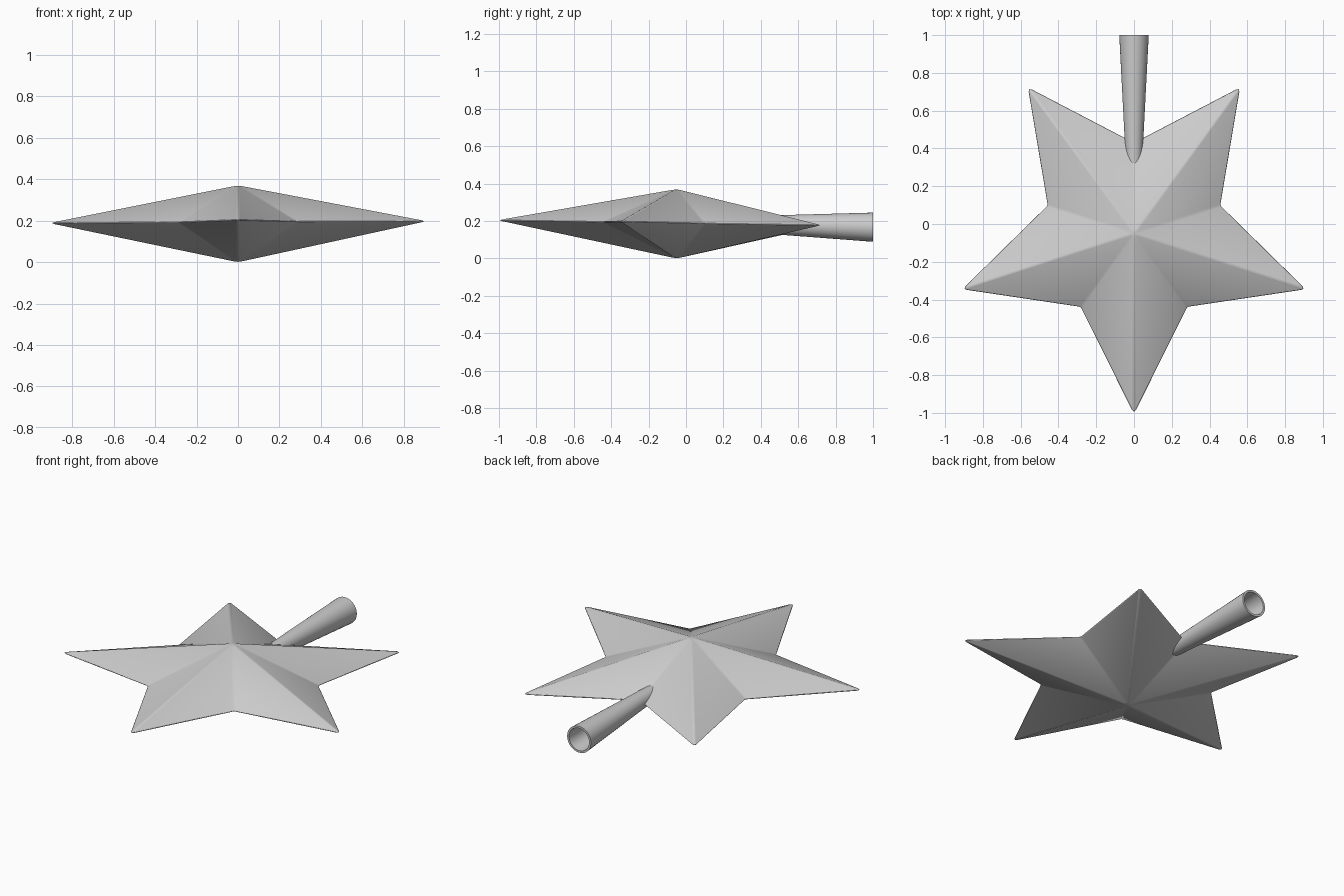
import bpy, bmesh
from math import sin, cos, pi, radians, atan2
from mathutils import Vector, Matrix

cube = bpy.data.objects.get("Cube")
if cube:
    bpy.data.objects.remove(cube)

grey = bpy.data.materials.new("plain_grey")
grey.use_nodes = True
colour = (0.6, 0.6, 0.6, 1)
grey.diffuse_color = colour
grey.node_tree.nodes["Principled BSDF"].inputs["Base Color"].default_value = colour


def finish(name, bm, angle):
    bmesh.ops.recalc_face_normals(bm, faces=bm.faces)
    mesh = bpy.data.meshes.new(name)
    bm.to_mesh(mesh)
    bm.free()
    mesh.materials.append(grey)
    obj = bpy.data.objects.new(name, mesh)
    bpy.context.collection.objects.link(obj)
    bpy.ops.object.select_all(action="DESELECT")
    obj.select_set(True)
    bpy.context.view_layer.objects.active = obj
    bpy.ops.object.shade_smooth_by_angle(angle=radians(angle))
    return obj


# Five-pointed star: a slightly tilted outline joined to a top and a bottom apex
CENTRE_Y, TIP, VALLEY = -0.05, 0.965, 0.485
bm = bmesh.new()
rim = []
for i in range(10):
    a = -pi / 2 + i * pi / 5
    r = VALLEY if i % 2 else TIP
    x, y = r * cos(a), r * sin(a)
    rim.append(bm.verts.new((x, y + CENTRE_Y, 0.188 - 0.017 * y + 0.005 * x)))
for z in (0.372, -0.002):
    apex = bm.verts.new((0, CENTRE_Y, z))
    for i in range(10):
        bm.faces.new((apex, rim[i], rim[(i + 1) % 10]))
star = finish("star_body", bm, 30)

# Softened ridges and tips
bevel = star.modifiers.new("soft_edges", "BEVEL")
bevel.width = 0.008
bevel.segments = 2
bevel.limit_method = "ANGLE"
bevel.angle_limit = radians(5)

# Hollow tapered socket, a lathe profile of (distance along axis, radius)
profile = [(0.15, 0.034), (1.0, 0.078), (1.0, 0.066), (0.15, 0.022)]
SIDES = 32
bm = bmesh.new()
rings = [[bm.verts.new((r * cos(2 * pi * k / SIDES), y,
                        0.191 - 0.024 * y + r * sin(2 * pi * k / SIDES)))
          for k in range(SIDES)] for y, r in profile]
for j in range(4):
    a, b = rings[j], rings[(j + 1) % 4]
    for k in range(SIDES):
        n = (k + 1) % SIDES
        bm.faces.new((a[k], a[n], b[n], b[k]))
finish("mounting_socket", bm, 40)
